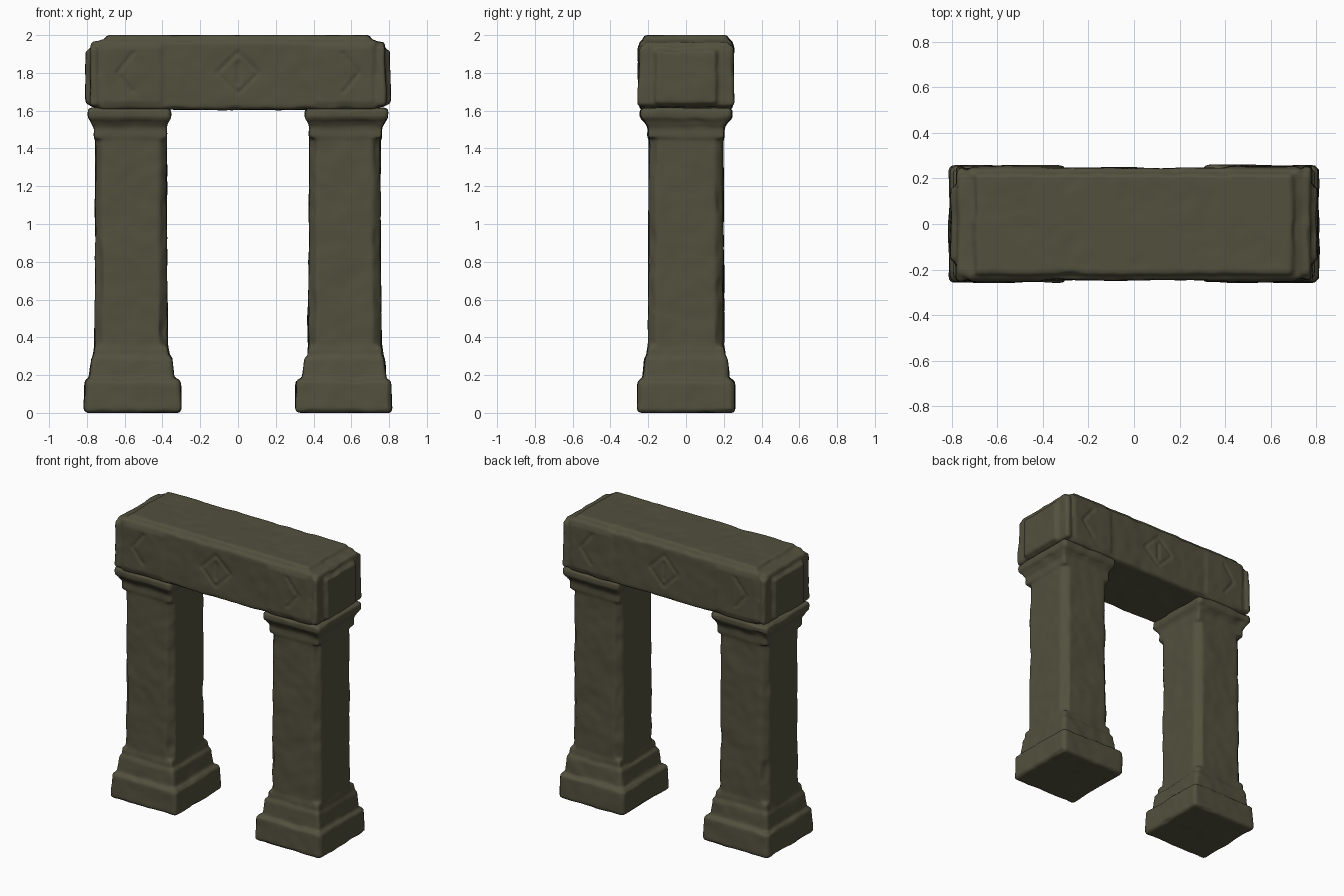
import bpy, bmesh, math
from mathutils import Vector, noise

cube = bpy.data.objects.get("Cube")
if cube:
    bpy.data.objects.remove(cube, do_unlink=True)

stone = bpy.data.materials.new("mossy_stone")
stone.use_nodes = True
COLOR = (0.085, 0.08, 0.047, 1)
stone.diffuse_color = COLOR
bsdf = stone.node_tree.nodes["Principled BSDF"]
bsdf.inputs["Base Color"].default_value = COLOR
bsdf.inputs["Roughness"].default_value = 0.9


def add_block(bm, cx, z0, z1, bottom, top=None, bevel=0.012):
    """Tapered, bevelled block; bottom and top are half sizes in x and y."""
    top = top or bottom
    signs = [(-1, -1), (1, -1), (1, 1), (-1, 1)]
    low = [bm.verts.new((cx + sx * bottom[0], sy * bottom[1], z0)) for sx, sy in signs]
    high = [bm.verts.new((cx + sx * top[0], sy * top[1], z1)) for sx, sy in signs]
    faces = [bm.faces.new(low[::-1]), bm.faces.new(high)]
    for i in range(4):
        j = (i + 1) % 4
        faces.append(bm.faces.new((low[i], low[j], high[j], high[i])))
    edges = list({e for f in faces for e in f.edges})
    bmesh.ops.bevel(bm, geom=edges, offset=bevel, segments=2, profile=0.5, affect='EDGES')


def carve_none(co, normal):
    return 0.0


def carve_lintel(co, normal):
    """Depth of the engraved diamond and chevrons on the long faces."""
    if abs(normal.y) < 0.7:
        return 0.0
    x, z = abs(co.x), abs(co.z - 1.8)
    diamond = abs(x + z - 0.11)
    slot = x if z < 0.06 else 1
    chevron = abs(x + 0.8 * z - 0.64) if z < 0.11 else 1
    return 0.009 * max(0, 1 - min(diamond, slot, chevron) / 0.018)


def weathered(name, bm, carve=carve_none):
    """Fuse the blocks into one worn stone surface and roughen it."""
    mesh = bpy.data.meshes.new(name)
    bm.to_mesh(mesh)
    bm.free()
    obj = bpy.data.objects.new(name, mesh)
    bpy.context.collection.objects.link(obj)
    remesh = obj.modifiers.new("fuse", 'REMESH')
    remesh.mode = 'VOXEL'
    remesh.voxel_size = 0.011
    soften = obj.modifiers.new("soften", 'SMOOTH')
    soften.iterations = 2
    bpy.context.view_layer.update()
    graph = bpy.context.evaluated_depsgraph_get()
    worn = bpy.data.meshes.new_from_object(obj.evaluated_get(graph))
    obj.modifiers.clear()
    obj.data = worn
    worn.name = name
    moves = []
    for v in worn.vertices:
        n = v.normal
        # Broad dents everywhere, deeper chips along the edges
        edge = 1 - max(abs(c) for c in n)
        dent = 0.006 * noise.noise(v.co * 5) + 0.003 * noise.noise(v.co * 14)
        chip = 0.05 * edge * max(0, noise.noise(v.co * 9 + Vector((3, 7, 1))))
        moves.append(n * (dent - chip - carve(v.co, n)))
    for v, move in zip(worn.vertices, moves):
        v.co += move
        v.co.z = min(2, max(0, v.co.z))
    worn.materials.clear()
    worn.materials.append(stone)
    for poly in worn.polygons:
        poly.material_index = 0
        poly.use_smooth = True
    return obj


# Pillars: stepped foot, notched shaft and moulded capital
for side, name in ((1, "left_pillar"), (-1, "right_pillar")):
    bm = bmesh.new()
    add_block(bm, side * 0.558, 0, 0.18, (0.258, 0.26), (0.252, 0.255), 0.02)
    add_block(bm, side * 0.562, 0.14, 0.30, (0.228, 0.232), (0.212, 0.217), 0.015)
    add_block(bm, side * 0.566, 0.25, 0.355, (0.205, 0.21), (0.195, 0.203))
    add_block(bm, side * 0.566, 0.3, 1.55, (0.194, 0.165), (0.187, 0.165))
    add_block(bm, side * 0.566, 0.3, 1.55, (0.158, 0.2), (0.158, 0.196))
    add_block(bm, side * 0.566, 0.3, 1.55, (0.178, 0.184), (0.174, 0.182))
    add_block(bm, side * 0.57, 1.45, 1.53, (0.194, 0.202), (0.192, 0.2), 0.01)
    add_block(bm, side * 0.574, 1.51, 1.565, (0.192, 0.2), (0.217, 0.236), 0.008)
    add_block(bm, side * 0.574, 1.55, 1.615, (0.221, 0.242), None, 0.016)
    weathered(name, bm)

# Lintel: long beam with a raised top slab and stepped ends
bm = bmesh.new()
add_block(bm, 0, 1.605, 1.975, (0.74, 0.246), None, 0.02)
add_block(bm, 0, 1.7, 2.0, (0.715, 0.235), (0.7, 0.222), 0.012)
for side in (1, -1):
    add_block(bm, side * 0.67, 1.62, 1.965, (0.112, 0.235), (0.108, 0.225), 0.015)
    add_block(bm, side * 0.762, 1.625, 1.945, (0.022, 0.256), (0.018, 0.25), 0.012)
    add_block(bm, side * 0.7, 1.635, 1.925, (0.106, 0.165), None, 0.015)
    add_block(bm, side * 0.56, 1.63, 1.95, (0.165, 0.253), None, 0.015)
weathered("lintel", bm, carve_lintel)
